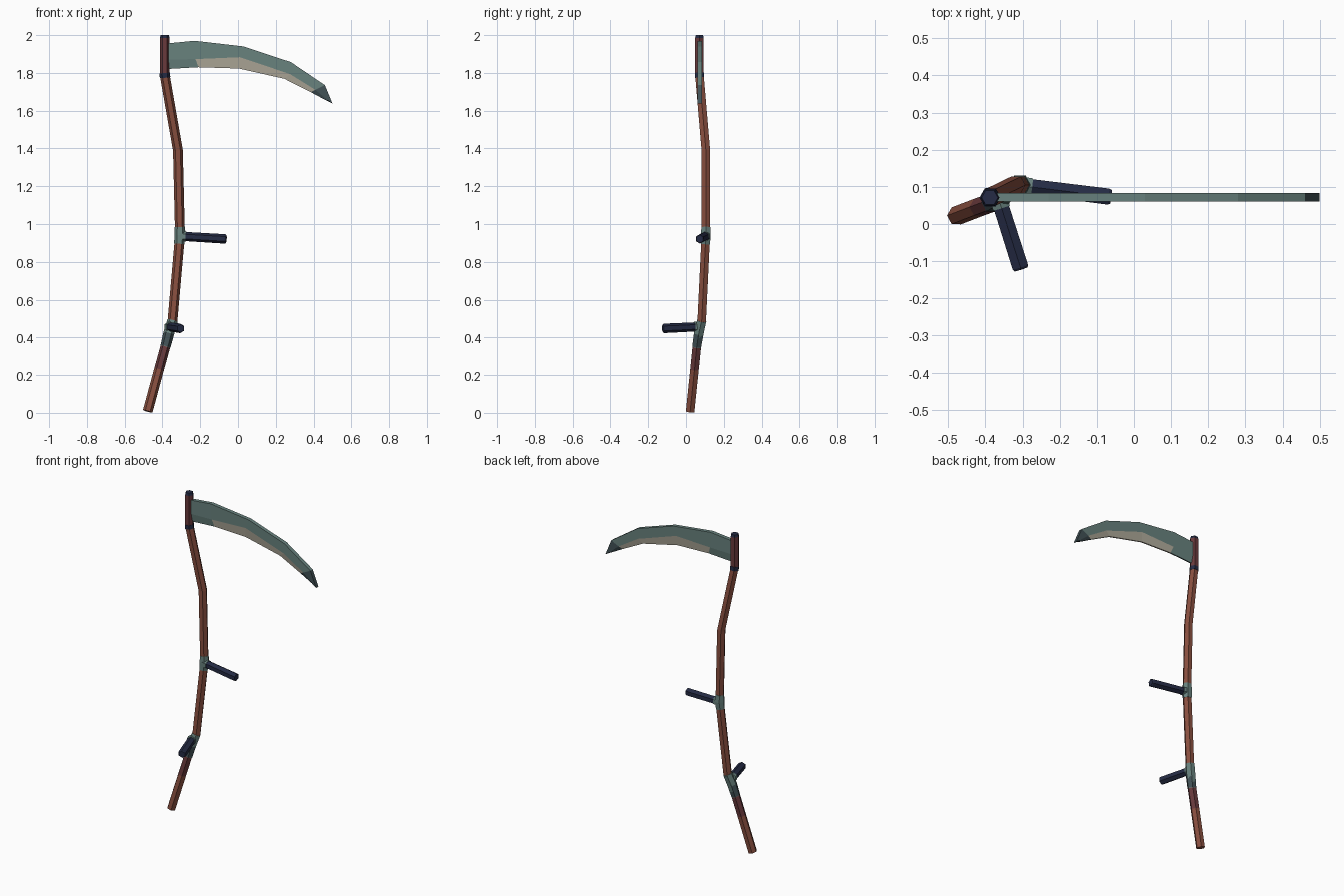
import bpy, bmesh, math
from mathutils import Vector

if "Cube" in bpy.data.objects:
    bpy.data.objects.remove(bpy.data.objects["Cube"])


def material(name, rgb):
    m = bpy.data.materials.new(name)
    m.diffuse_color = (*rgb, 1)
    m.use_nodes = True
    m.node_tree.nodes["Principled BSDF"].inputs["Base Color"].default_value = m.diffuse_color
    return m


WOOD, WINE, NAVY, STEEL, CREAM, SLATE = range(6)
MATS = [material("red_brown_wood", (0.25, 0.078, 0.05)),
        material("wine_wood", (0.14, 0.042, 0.045)),
        material("navy_grip", (0.018, 0.024, 0.058)),
        material("grey_green_steel", (0.14, 0.225, 0.21)),
        material("cream_edge", (0.45, 0.42, 0.34)),
        material("dark_slate", (0.055, 0.085, 0.095))]


def finish(bm, name):
    bmesh.ops.recalc_face_normals(bm, faces=bm.faces)
    mesh = bpy.data.meshes.new(name)
    bm.to_mesh(mesh)
    bm.free()
    for m in MATS:
        mesh.materials.append(m)
    ob = bpy.data.objects.new(name, mesh)
    bpy.context.collection.objects.link(ob)
    return ob


def tube(name, path, radii, mats, side=(1, 0, 0), n=6, end_mats=None):
    """Faceted tube along a path; mats holds one colour per segment."""
    pts = [Vector(p) for p in path]
    bm = bmesh.new()
    rings = []
    for i, p in enumerate(pts):
        t = (pts[min(i + 1, len(pts) - 1)] - pts[max(i - 1, 0)]).normalized()
        u = Vector(side)
        u = (u - t * u.dot(t)).normalized()
        v = t.cross(u)
        rings.append([bm.verts.new(p + radii[i] * (u * math.cos(a) + v * math.sin(a)))
                      for a in (2 * math.pi * k / n for k in range(n))])
    for i, m in enumerate(mats):
        for k in range(n):
            j = (k + 1) % n
            f = bm.faces.new((rings[i][k], rings[i][j], rings[i + 1][j], rings[i + 1][k]))
            f.material_index = m
    ends = end_mats or (mats[0], mats[-1])
    for ring, m in zip((rings[0], rings[-1]), ends):
        bm.faces.new(ring).material_index = m
    return finish(bm, name)


# Bent shaft
R = 0.026
shaft = [(-0.478, 0.022, 0.008), (-0.418, 0.045, 0.23), (-0.385, 0.057, 0.35),
         (-0.347, 0.083, 0.485), (-0.307, 0.105, 0.94), (-0.318, 0.105, 1.39),
         (-0.388, 0.071, 1.79), (-0.388, 0.071, 1.985), (-0.388, 0.071, 2.0)]
tube("shaft", shaft, [R] * 8 + [0.022],
     [WOOD, WINE, STEEL, WOOD, WOOD, WOOD, WINE, NAVY])

# Bands and clamps around the shaft
tube("neck_band", [(-0.386, 0.072, 1.775), (-0.388, 0.071, 1.80)], [0.028] * 2, [NAVY])
tube("upper_clamp", [(-0.311, 0.103, 0.895), (-0.307, 0.105, 0.94), (-0.308, 0.105, 0.985)],
     [0.027, 0.03, 0.027], [STEEL] * 2)
tube("lower_clamp", [(-0.384, 0.057, 0.352), (-0.367, 0.067, 0.42), (-0.347, 0.083, 0.488)],
     [0.027, 0.029, 0.028], [SLATE, STEEL])

# Two grips with short steel sockets
grips = {"upper": ((-0.31, 0.104, 0.936), (-0.062, 0.073, 0.921)),
         "lower": ((-0.365, 0.07, 0.457), (-0.304, -0.122, 0.448))}
for name, (a, b) in grips.items():
    a, b = Vector(a), Vector(b)
    tube(name + "_grip", [a, a.lerp(b, 0.97), b], [0.024, 0.025, 0.021],
         [NAVY] * 2, side=(0, 0, 1))
    tube(name + "_grip_socket", [a, a.lerp(b, 0.14)], [0.028, 0.027], [STEEL], side=(0, 0, 1))

# Curved blade: spine, bevel line and edge (x, z) at each station
stations = [((-0.385, 1.955), (-0.385, 1.87), (-0.385, 1.82)),
            ((-0.23, 1.97), (-0.225, 1.873), (-0.21, 1.83)),
            ((0.03, 1.94), (0.01, 1.883), (0.005, 1.823)),
            ((0.28, 1.857), (0.275, 1.794), (0.245, 1.769)),
            ((0.46, 1.735), (0.41, 1.71), (0.385, 1.698)),
            ((0.50, 1.638), (0.475, 1.655), (0.465, 1.655))]
half = (0.012, 0.011, 0.004)
bm = bmesh.new()
rings = []
for s in stations:
    loop = [(p, -h) for p, h in zip(s, half)] + [(p, h) for p, h in zip(s[::-1], half[::-1])]
    rings.append([bm.verts.new((x, 0.072 + dy, z)) for (x, z), dy in loop])
for i in range(5):
    for k in range(6):
        j = (k + 1) % 6
        f = bm.faces.new((rings[i][k], rings[i][j], rings[i + 1][j], rings[i + 1][k]))
        bevel = k in (1, 2, 3)
        f.material_index = SLATE if i == 4 else CREAM if bevel and i in (1, 2, 3) else STEEL
bm.faces.new(rings[0]).material_index = STEEL
bm.faces.new(rings[-1]).material_index = SLATE
finish(bm, "blade")
